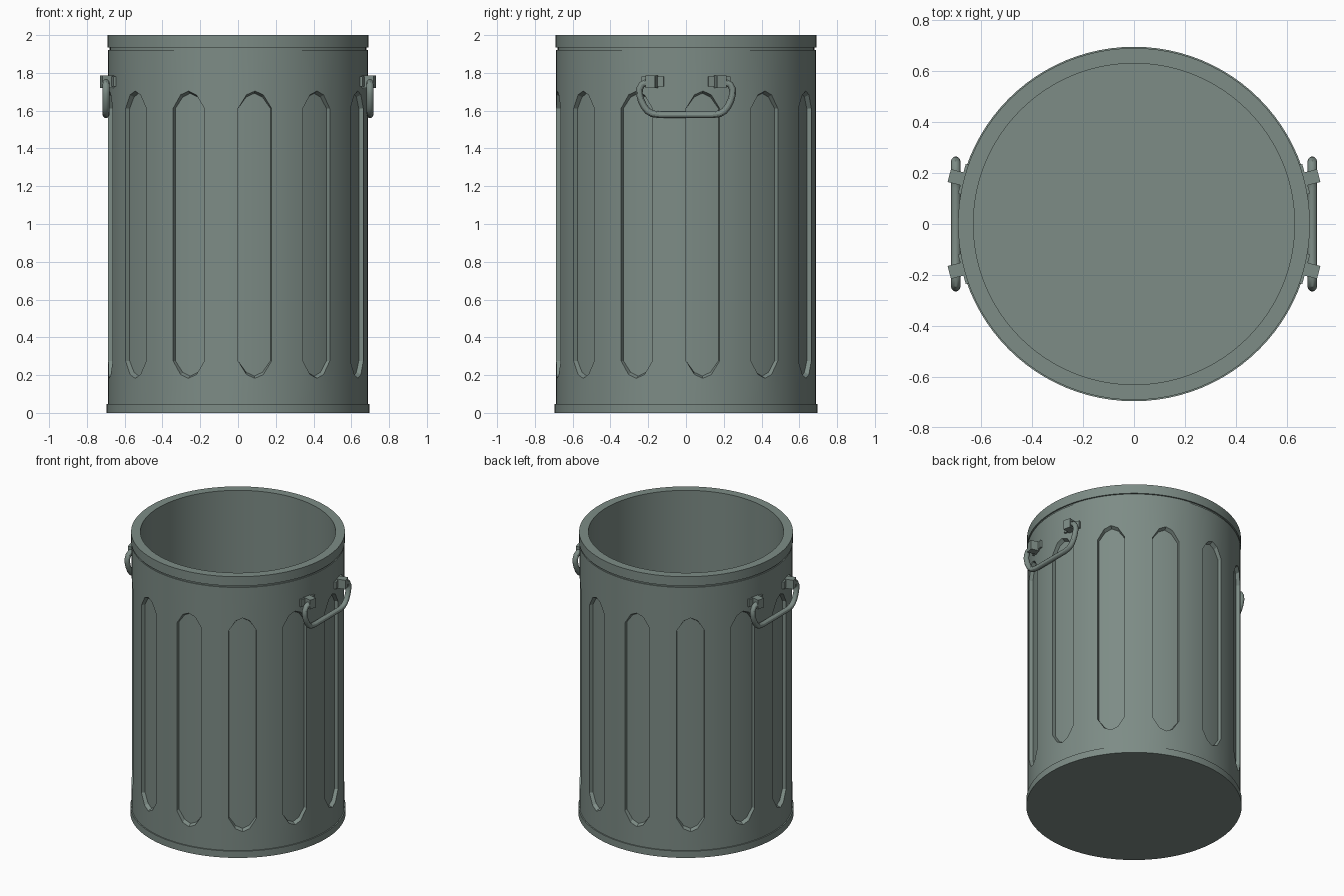
import bpy, bmesh, math
from mathutils import Matrix, Vector

if "Cube" in bpy.data.objects:
    bpy.data.objects.remove(bpy.data.objects["Cube"])

mat = bpy.data.materials.new("grey green metal")
mat.diffuse_color = (0.205, 0.262, 0.238, 1)
mat.use_nodes = True
mat.node_tree.nodes["Principled BSDF"].inputs["Base Color"].default_value = mat.diffuse_color
SEG = 96          # 4 columns per 15 degrees: panel, gap, panel, gap ...
R, DEPTH = 0.687, 0.025


def finish(name, bm, smooth=True):
    bmesh.ops.recalc_face_normals(bm, faces=bm.faces)
    me = bpy.data.meshes.new(name)
    bm.to_mesh(me)
    bm.free()
    ob = bpy.data.objects.new(name, me)
    bpy.context.collection.objects.link(ob)
    me.materials.append(mat)
    if smooth:
        bpy.ops.object.select_all(action='DESELECT')
        ob.select_set(True)
        bpy.context.view_layer.objects.active = ob
        bpy.ops.object.shade_smooth_by_angle(angle=math.radians(30))
    return ob


# can body: lathe rings, with the fluted band between them
bm = bmesh.new()


def ring(r, z):
    """r and z may be numbers or functions of the column index."""
    out = []
    for i in range(SEG):
        a = 2 * math.pi * i / SEG
        rr = r(i) if callable(r) else r
        zz = z(i) if callable(z) else z
        out.append(bm.verts.new((rr * math.cos(a), rr * math.sin(a), zz)))
    return out


def bridge(a, b, test=lambda i: True):
    for i in range(SEG):
        if test(i):
            j = (i + 1) % SEG
            bm.faces.new((a[i], a[j], b[j], b[i]))


ROUND = {1: 0.072, 2: 0.092, 3: 0.072}   # rounded panel ends
in_panel = lambda i: i % 8 < 4
def end(i, inset=0.0):
    k = i % 8
    return ROUND[k] - inset if k in ROUND else 0.0

low = ring(R, lambda i: 0.275 - end(i))
high = ring(R, lambda i: 1.612 + end(i))
low_in = ring(R - DEPTH, lambda i: 0.275 - end(i, 0.012))
high_in = ring(R - DEPTH, lambda i: 1.612 + end(i, 0.012))
bridge(low, high, lambda i: not in_panel(i))
bridge(low_in, high_in, in_panel)
bridge(low, low_in, in_panel)
bridge(high, high_in, in_panel)
for i in range(0, SEG, 4):               # upright sides of each panel
    bm.faces.new((low[i], low_in[i], high_in[i], high[i]))

# bottom rim
base = [ring(r, z) for r, z in ((0.695, 0), (0.695, 0.048), (R, 0.048))] + [low]
for a, b in zip(base, base[1:]):
    bridge(a, b)
bm.faces.new(base[0])
# groove, top rim and inside wall
top = [high] + [ring(r, z) for r, z in (
    (R, 1.922), (0.68, 1.922), (0.68, 1.934), (0.69, 1.934),
    (0.69, 2.0), (0.63, 2.0), (0.63, 0.05))]
for a, b in zip(top, top[1:]):
    bridge(a, b)
bm.faces.new(top[-1])
bmesh.ops.delete(bm, geom=[v for v in bm.verts if not v.link_faces], context='VERTS')
finish("can_body", bm)


# handle brackets: a plate on the wall with a tab sticking out
def bracket(name, angle):
    bm = bmesh.new()
    for r0, r1, w, z0, z1 in ((0.66, 0.698, 0.12, 1.728, 1.78),
                              (0.67, 0.749, 0.052, 1.72, 1.785)):
        m = (Matrix.Rotation(angle, 4, 'Z')
             @ Matrix.Translation(((r0 + r1) / 2, 0, (z0 + z1) / 2))
             @ Matrix.Diagonal((r1 - r0, w, z1 - z0, 1)))
        bmesh.ops.create_cube(bm, size=1, matrix=m)
    finish(name, bm, False)


# handle: bent round bar swept along a path in a vertical plane
HALF = [(0.17, 1.748), (0.212, 1.748), (0.234, 1.738), (0.246, 1.715),
        (0.247, 1.69), (0.238, 1.655), (0.222, 1.622), (0.203, 1.598),
        (0.18, 1.584), (0.14, 1.578)]
PATH = HALF + [(-y, z) for y, z in reversed(HALF)]


def handle(name, x):
    bm = bmesh.new()
    n, rad, rings = 12, 0.018, []
    for k, (y, z) in enumerate(PATH):
        p, q = PATH[max(k - 1, 0)], PATH[min(k + 1, len(PATH) - 1)]
        t = Vector((0, q[0] - p[0], q[1] - p[1])).normalized()
        side = Vector((1, 0, 0))
        up = t.cross(side)
        rings.append([bm.verts.new(Vector((x, y, z)) + rad * (
            side * math.cos(2 * math.pi * i / n) + up * math.sin(2 * math.pi * i / n)))
            for i in range(n)])
    for a, b in zip(rings, rings[1:]):
        for i in range(n):
            j = (i + 1) % n
            bm.faces.new((a[i], a[j], b[j], b[i]))
    bm.faces.new(rings[0])
    bm.faces.new(rings[-1])
    finish(name, bm)


for label, s in (("right", 1), ("left", -1)):
    handle(label + "_handle", 0.699 * s)
    turn = 0 if s > 0 else math.pi
    for tag, d in (("a", 1), ("b", -1)):
        bracket(f"{label}_bracket_{tag}", turn + d * math.radians(14.7))
